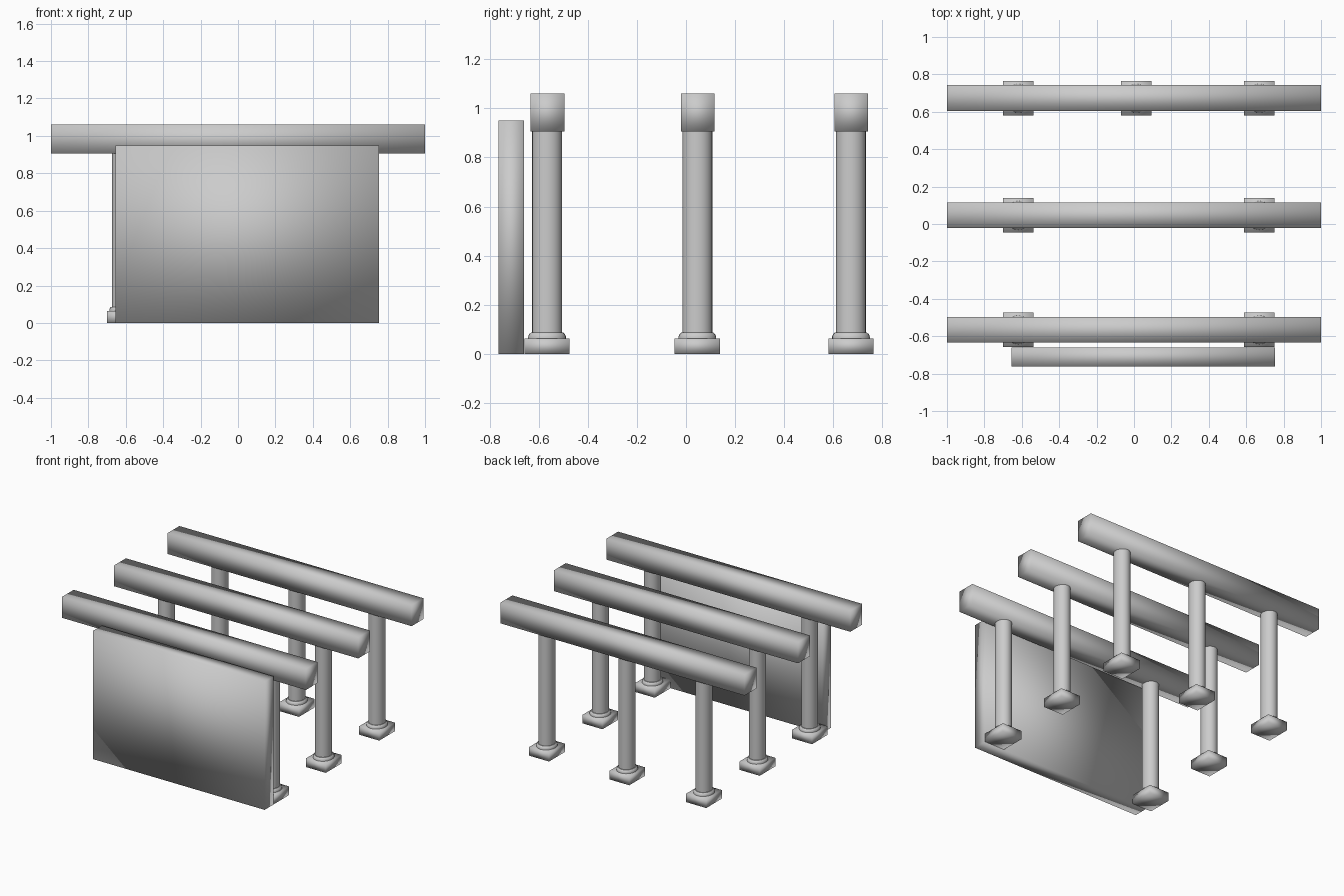
import bpy
import bmesh
from math import cos, sin, tau

cube = bpy.data.objects.get("Cube")
if cube:
    bpy.data.objects.remove(cube, do_unlink=True)

# One plain stone colour
STONE = (0.6, 0.6, 0.6, 1)
stone = bpy.data.materials.new("grey_stone")
stone.use_nodes = True
stone.diffuse_color = STONE
stone.node_tree.nodes["Principled BSDF"].inputs["Base Color"].default_value = STONE


def add_object(name, bm):
    """Turn a bmesh into a softly shaded stone object."""
    bmesh.ops.recalc_face_normals(bm, faces=bm.faces)
    for face in bm.faces:
        face.smooth = True
    mesh = bpy.data.meshes.new(name)
    bm.to_mesh(mesh)
    bm.free()
    mesh.materials.append(stone)
    obj = bpy.data.objects.new(name, mesh)
    bpy.context.collection.objects.link(obj)
    return obj


def box(name, low, high):
    bm = bmesh.new()
    bmesh.ops.create_cube(bm, size=1)
    for v in bm.verts:
        v.co = [a + (c + 0.5) * (b - a) for a, b, c in zip(low, high, v.co)]
    return add_object(name, bm)


def turned(name, x, y, profile, sides=24):
    """Sweep a (radius, height) profile round a slightly flattened circle."""
    bm = bmesh.new()
    rings = [[bm.verts.new((x + 0.9 * r * cos(tau * i / sides),
                            y + r * sin(tau * i / sides), z))
              for i in range(sides)] for r, z in profile]
    for a, b in zip(rings, rings[1:]):
        for i in range(sides):
            j = (i + 1) % sides
            bm.faces.new((a[i], a[j], b[j], b[i]))
    bm.faces.new(rings[0])
    bm.faces.new(rings[-1])
    return add_object(name, bm)


def column(label, x, y):
    box(label + "_plinth", (x - 0.082, y - 0.092, 0), (x + 0.082, y + 0.092, 0.063))
    collar = turned(label + "_collar", x, y,
                    [(0.077, 0.055), (0.077, 0.07), (0.073, 0.08), (0.066, 0.086)])
    shaft = turned(label + "_shaft", x, y, [(0.061, 0.07), (0.061, 0.92)])
    for obj in (collar, shaft):
        bpy.context.view_layer.objects.active = obj
        obj.select_set(True)
        bpy.ops.object.shade_smooth_by_angle()
        obj.select_set(False)


LEFT, MIDDLE, RIGHT = 0.67, 0.012, -0.619
rows = {
    "front": (-0.566, {"left": LEFT, "right": RIGHT}),
    "middle": (0.046, {"left": LEFT, "right": RIGHT}),
    "back": (0.672, {"left": LEFT, "centre": MIDDLE, "right": RIGHT}),
}

bpy.ops.object.select_all(action='DESELECT')

# Three rows of columns, each carrying a long beam
for row, (y, places) in rows.items():
    for side, x in places.items():
        column(f"{row}_{side}_column", x, y)
    box(row + "_beam", (-1, y - 0.067, 0.905), (1, y + 0.07, 1.06))

# Solid wall panel standing before the front row
box("front_wall", (-0.655, -0.763, 0), (0.753, -0.659, 0.95))
